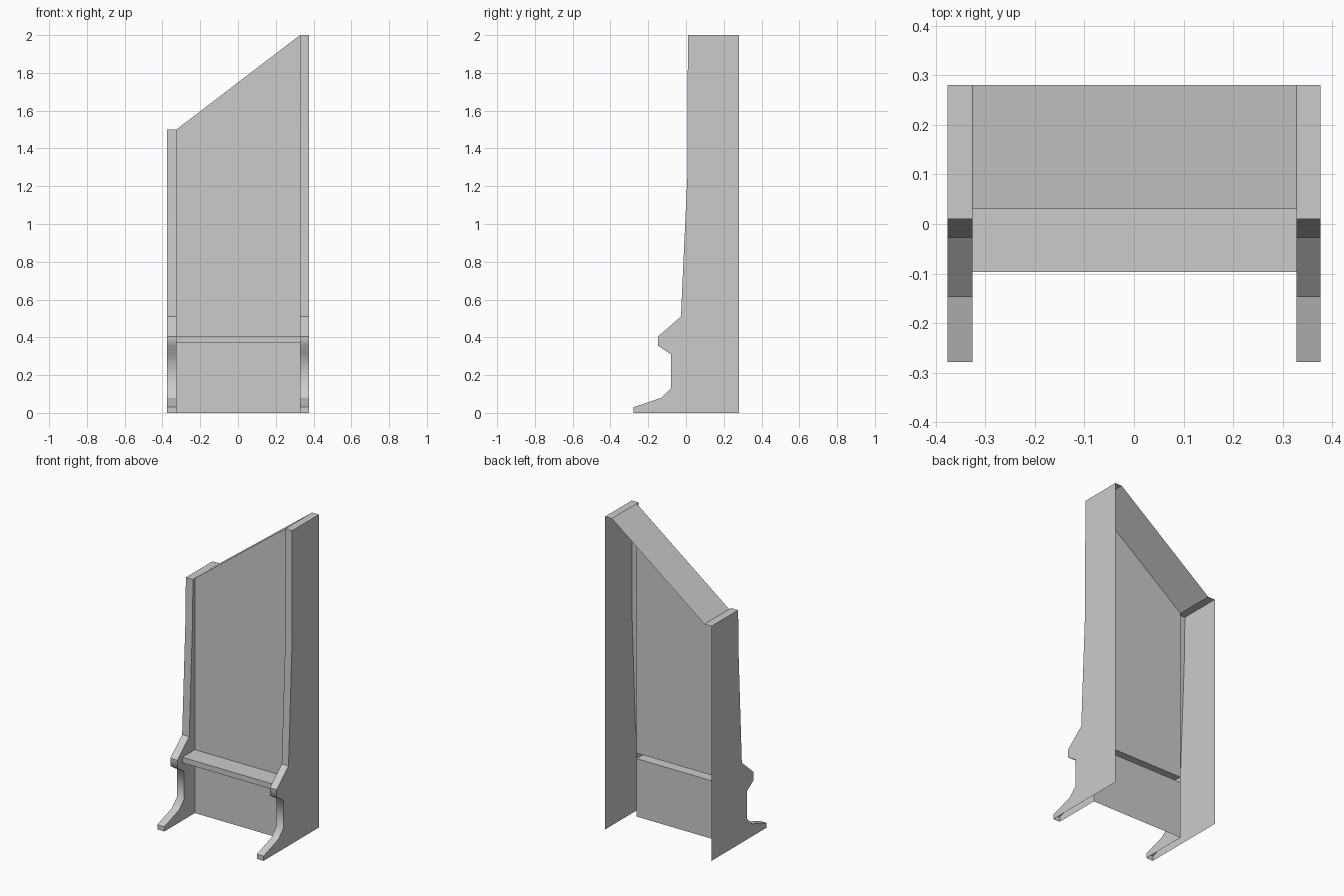
import bpy

cube = bpy.data.objects.get("Cube")
if cube:
    bpy.data.objects.remove(cube, do_unlink=True)

# One plain grey for every panel
grey = bpy.data.materials.new("light grey")
grey.use_nodes = True
colour = (0.6, 0.6, 0.6, 1)
grey.diffuse_color = colour
grey.node_tree.nodes["Principled BSDF"].inputs["Base Color"].default_value = colour

BACK, PANEL_Y, SHELF_Y = 0.28, 0.03, -0.097
INNER_L, INNER_R, OUTER = -0.326, 0.328, 0.376
LOW, HIGH = 1.5, 2.0
SHELF_LOW, SHELF_TOP = 0.37, 0.405
SHARP_HEIGHTS = (0.03, 0.08, 0.405, 0.51)

# Front outline of a side, as (y, z) from the foot upwards
OUTLINE = [(-0.278, 0), (-0.278, 0.03), (-0.13, 0.08), (-0.08, 0.13),
           (-0.08, 0.31), (-0.147, 0.355), (-0.147, 0.405),
           (-0.027, 0.51), (0.007, 1.25)]


def make(name, verts, faces):
    mesh = bpy.data.meshes.new(name)
    mesh.from_pydata(verts, [], faces)
    mesh.materials.append(grey)
    obj = bpy.data.objects.new(name, mesh)
    bpy.context.collection.objects.link(obj)
    return obj


def sheet(name, verts):
    return make(name, verts, [range(len(verts))])


def strip(name, path, x0, x1):
    """Sweep a (y, z) path across x, facing the front."""
    verts = [(x, y, z) for y, z in path for x in (x0, x1)]
    faces = [(2 * i, 2 * i + 1, 2 * i + 3, 2 * i + 2) for i in range(len(path) - 1)]
    return make(name, verts, faces)


def side(name, inner, outer, top):
    outline = OUTLINE + [(0.01, top)]
    order = 1 if outer > 0 else -1
    # Outer wall reaches the back, inner wall stops at the front panel
    for part, x, rear, turn in (("outer_wall", outer, BACK, order),
                                ("inner_wall", inner, PANEL_Y, -order)):
        profile = outline + [(rear, top), (rear, 0)]
        sheet(f"{name}_{part}", [(x, y, z) for y, z in profile][::-turn])
    # Front edge and flat cap
    x0, x1 = sorted((inner, outer))
    edge = strip(f"{name}_front_edge", outline, x0, x1)
    mesh = edge.data
    for face in mesh.polygons:
        face.use_smooth = True
    for e in mesh.edges:
        a, b = (mesh.vertices[i].co.z for i in e.vertices)
        if abs(a - b) < 1e-5:
            e.use_edge_sharp = any(abs(a - h) < 1e-4 for h in SHARP_HEIGHTS)
    strip(f"{name}_cap", [(0.01, top), (BACK, top)], x0, x1)


side("left_side", INNER_R, OUTER, HIGH)
side("right_side", INNER_L, -OUTER, LOW)

# Front panel, split by the shelf opening
sheet("lower_panel", [(INNER_L, PANEL_Y, 0), (INNER_R, PANEL_Y, 0),
                      (INNER_R, PANEL_Y, SHELF_LOW), (INNER_L, PANEL_Y, SHELF_LOW)])
sheet("upper_panel", [(INNER_L, PANEL_Y, SHELF_TOP), (INNER_R, PANEL_Y, SHELF_TOP),
                      (INNER_R, PANEL_Y, HIGH), (INNER_L, PANEL_Y, LOW)])

# Shelf, hollow and open to the back
strip("shelf", [(PANEL_Y, SHELF_LOW), (SHELF_Y, SHELF_LOW),
                (SHELF_Y, SHELF_TOP), (PANEL_Y, SHELF_TOP)], INNER_L, INNER_R)

# Sloping roof
sheet("sloping_top", [(INNER_L, PANEL_Y, LOW), (INNER_R, PANEL_Y, HIGH),
                      (INNER_R, BACK, HIGH), (INNER_L, BACK, LOW)])
